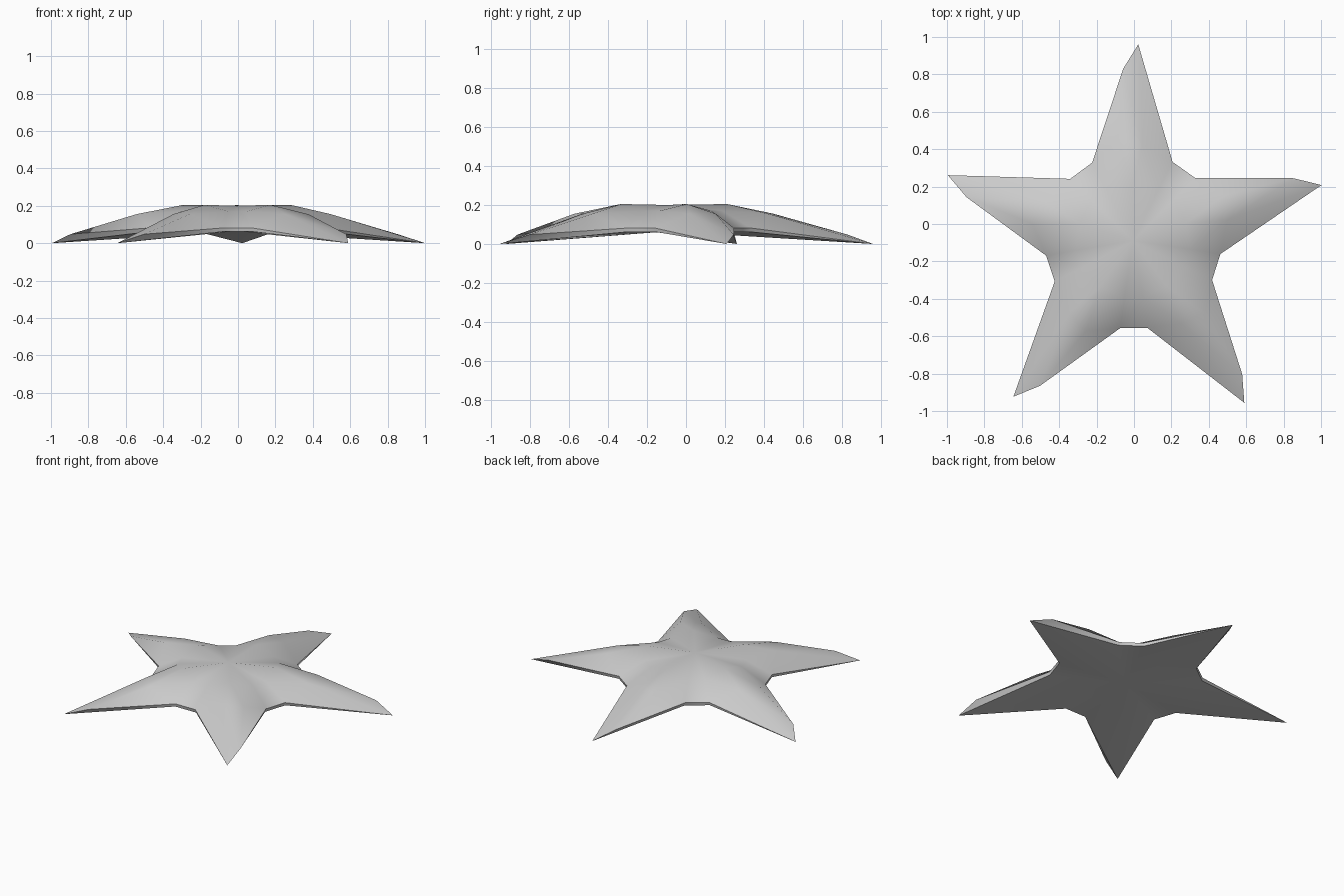
import bpy, bmesh, math

if "Cube" in bpy.data.objects:
    bpy.data.objects.remove(bpy.data.objects["Cube"])

# Points of one arm: (along the arm, across it, height)
ARM = {
    "tip": (1.05, -0.037, 0.0),
    "shoulder": (0.92, 0.045, 0.048),
    "notch_l": (0.42, 0.215, 0.082), "notch_r": (0.42, -0.215, 0.082),
    "under_l": (0.42, 0.21, 0.062), "under_r": (0.42, -0.21, 0.062),
    "mid_l": (0.54, 0.075, 0.155), "mid_r": (0.51, -0.055, 0.155),
    "ridge": (0.30, 0.0, 0.205),
    "web_l": (0.276, 0.14, 0.17), "web_r": (0.276, -0.14, 0.17),
}

# Faces of one arm; a leading + means the next arm round
FACES = [
    "tip shoulder mid_r", "shoulder mid_l mid_r", "shoulder notch_l mid_l",
    "tip mid_r notch_r", "notch_l web_l mid_l", "web_l ridge mid_l",
    "mid_l ridge mid_r", "notch_r mid_r web_r", "mid_r ridge web_r",
    "ridge web_l top", "ridge top web_r",
    "notch_l +notch_r +web_r web_l", "web_l +web_r top",
    "tip under_l shoulder", "under_l notch_l shoulder",
    "tip notch_r under_r", "notch_l under_l +under_r +notch_r",
    "tip under_r bottom", "tip bottom under_l", "under_l bottom +under_r",
]

CX, CY = -0.005, -0.09
bm = bmesh.new()
hub = {"top": bm.verts.new((CX, CY, 0.2)), "bottom": bm.verts.new((CX, CY, 0.065))}
arms = []
for i in range(5):
    a = math.radians(90.5 + 72 * i)
    c, s = math.cos(a), math.sin(a)
    arms.append({k: bm.verts.new((CX + u * c - v * s, CY + u * s + v * c, z))
                 for k, (u, v, z) in ARM.items()})

for i in range(5):
    here, after = arms[i], arms[(i + 1) % 5]
    for face in FACES:
        bm.faces.new([hub[n] if n in hub else after[n[1:]] if n[0] == "+" else here[n]
                      for n in face.split()])
bmesh.ops.recalc_face_normals(bm, faces=bm.faces)

# Starfish body
mesh = bpy.data.meshes.new("starfish")
bm.to_mesh(mesh)
bm.free()
star = bpy.data.objects.new("starfish", mesh)
bpy.context.collection.objects.link(star)
bpy.context.view_layer.objects.active = star
star.select_set(True)
bpy.ops.object.shade_smooth_by_angle(angle=math.radians(45))
